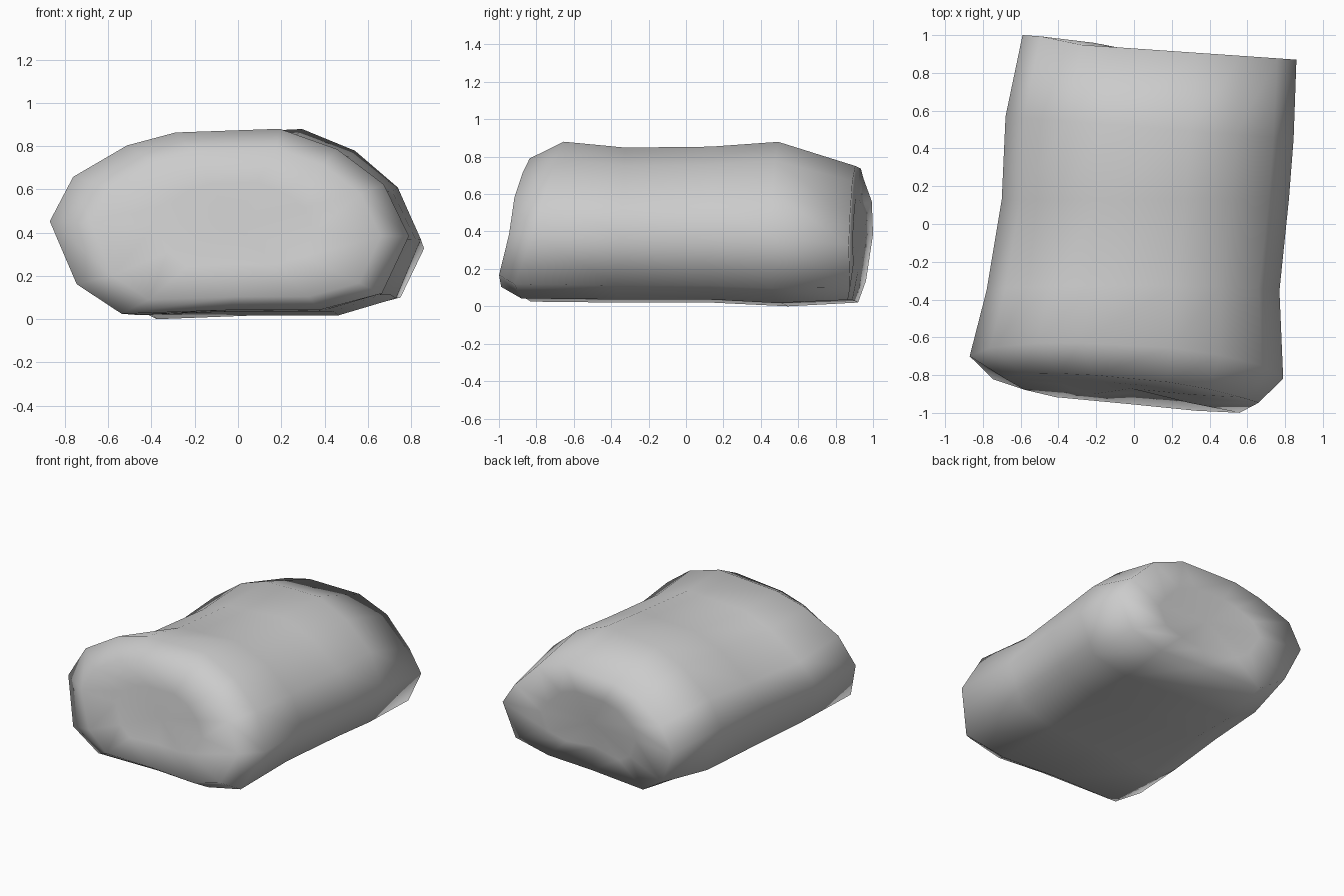
import bpy
import bmesh
from mathutils import Vector

cube = bpy.data.objects.get("Cube")
if cube:
    bpy.data.objects.remove(cube, do_unlink=True)

# Plain grey material
grey = bpy.data.materials.new("plain grey")
grey.use_nodes = True
colour = (0.6, 0.6, 0.6, 1)
grey.diffuse_color = colour
grey.node_tree.nodes["Principled BSDF"].inputs["Base Color"].default_value = colour

# Flattened oval cross-section: across -1..1, height 0..1
SECTION = [(-1, .5), (-.87, .74), (-.57, .91), (-.3, .98), (.28, 1), (.6, .89),
           (.86, .7), (1, .42), (.85, .11), (.5, .02), (0, .02), (-.6, 0), (-.85, .16)]

# Stations along the body: y at left edge, y at right edge, lean with height,
# left x, right x, bottom, top, shoulder drop, sag of the lower left edge
STATIONS = [
    (-.82, -.955, .14, -.68, .66, .09, .79, 0, 0),
    (-.70, -.80, .22, -.87, .79, .025, .88, 0, 0),
    (-.35, -.35, .05, -.78, .77, .02, .85, .12, .05),
    (.13, .13, 0, -.70, .82, .02, .855, .12, .08),
    (.57, .45, 0, -.68, .845, .00, .88, .06, .05),
    (.97, .87, 0, -.59, .86, .02, .75, 0, 0),
]


def ring(bm, station):
    yl, yr, lean, xl, xr, zb, zt, drop, sag = station
    verts = []
    for u, w in SECTION:
        t = (u + 1) / 2
        # The left shoulder sinks more than the right one
        side = 1 if u < 0 else .2
        fall = drop * side * max(0, abs(u) - .2) if w > .6 else 0
        if u < -.7 and w < .2:
            fall = sag
        verts.append(bm.verts.new((xl + (xr - xl) * t,
                                   yl + (yr - yl) * t + lean * (w - .5),
                                   zb + (zt - zb) * (w - fall))))
    return verts


def bridge(bm, a, b):
    for i in range(len(a)):
        j = (i + 1) % len(a)
        bm.faces.new((a[i], a[j], b[j], b[i]))


def cap(bm, rim, dent):
    # Inner ring and centre fan; dent presses the lower middle inward
    centre = sum((v.co for v in rim), Vector()) / len(rim)
    inner = []
    for v in rim:
        co = centre.lerp(v.co, .55)
        if co.z < .3 and abs(co.x - .1) < .2:
            co.y += dent
        inner.append(bm.verts.new(co))
    bridge(bm, rim, inner)
    hub = bm.verts.new(centre + Vector((0, dent / 2, 0)))
    for i in range(len(inner)):
        bm.faces.new((inner[i], inner[(i + 1) % len(inner)], hub))


# Cushion-like body
bm = bmesh.new()
rings = [ring(bm, s) for s in STATIONS]
for a, b in zip(rings, rings[1:]):
    bridge(bm, a, b)

# Uneven rims: rounded front corner, forward lower corners,
# tucked lower back, slack upper right and swollen left back corner
for v in rings[0]:
    if v.co.x > .6:
        v.co.y += .02
for v in rings[1]:
    if v.co.z < .2 and abs(v.co.x) > .6:
        v.co.y -= .04
for v in rings[-1]:
    if v.co.z < .1:
        v.co.y -= .03
    if v.co.x > .6 and v.co.z > .4:
        v.co.z -= .05
    if v.co.x < -.45 and .2 < v.co.z < .6:
        v.co.y += .03

cap(bm, rings[0], .03)
cap(bm, rings[-1], -.05)
bmesh.ops.recalc_face_normals(bm, faces=bm.faces)

mesh = bpy.data.meshes.new("cushion_body")
bm.to_mesh(mesh)
bm.free()
mesh.materials.append(grey)
mesh.shade_smooth()
body = bpy.data.objects.new("cushion_body", mesh)
bpy.context.collection.objects.link(body)
